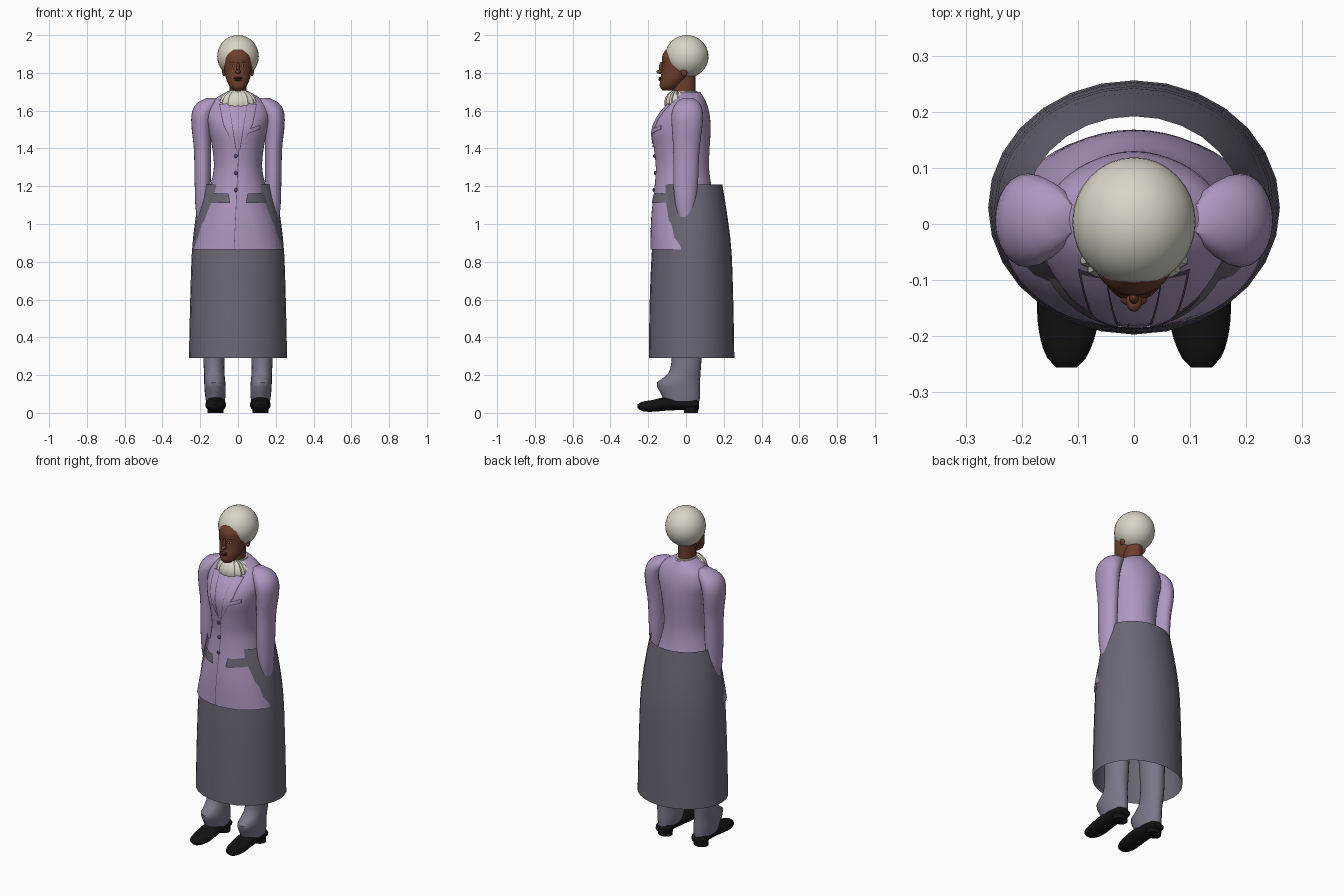
import bpy, bmesh, math
from math import sin, cos, pi, sqrt
from mathutils import Vector

old = bpy.data.objects.get("Cube")
if old:
    bpy.data.objects.remove(old, do_unlink=True)


def material(name, r, g, b):
    m = bpy.data.materials.new(name)
    m.use_nodes = True
    m.diffuse_color = (r, g, b, 1)
    bsdf = next(n for n in m.node_tree.nodes if n.type == 'BSDF_PRINCIPLED')
    bsdf.inputs["Base Color"].default_value = (r, g, b, 1)
    bsdf.inputs["Roughness"].default_value = 0.8
    return m


LILAC = material("lilac cloth", .42, .31, .53)
GREY = material("grey skirt cloth", .15, .135, .18)
TROUSER = material("trouser cloth", .20, .185, .25)
CREAM = material("cream cloth", .70, .66, .57)
SKIN = material("brown skin", .15, .05, .026)
DARK_SKIN = material("dark skin", .07, .022, .014)
BLACK = material("black leather", .006, .006, .006)
SEAM = material("dark seam", .10, .07, .13)
EYE = material("eye white", .35, .28, .24)


def finish(name, bm, mat, smooth=True):
    mesh = bpy.data.meshes.new(name)
    bm.to_mesh(mesh)
    bm.free()
    mesh.materials.append(mat)
    obj = bpy.data.objects.new(name, mesh)
    bpy.context.collection.objects.link(obj)
    if smooth:
        bpy.ops.object.select_all(action='DESELECT')
        obj.select_set(True)
        bpy.context.view_layer.objects.active = obj
        bpy.ops.object.shade_smooth_by_angle(angle=math.radians(50))
    return obj


def at(rows, w):
    """Smoothly interpolated row (w, centre, half width, low, high)."""
    w = min(max(w, rows[0][0]), rows[-1][0])
    i = next(k for k in range(len(rows) - 1) if w <= rows[k + 1][0])
    a, b = rows[i], rows[i + 1]
    p, n = rows[max(i - 1, 0)], rows[min(i + 2, len(rows) - 1)]
    h = b[0] - a[0]
    t = (w - a[0]) / h
    out = [w]
    for k in range(1, len(a)):
        m0 = (b[k] - p[k]) / (b[0] - p[0]) * h
        m1 = (n[k] - a[k]) / (n[0] - a[0]) * h
        out.append(a[k] + t * m0 + t * t * (3 * (b[k] - a[k]) - 2 * m0 - m1)
                   + t ** 3 * (2 * (a[k] - b[k]) + m0 + m1))
    return out


def loft(name, rows, mat, steps=24, sides=32, caps=(True, True), side=1, along_y=False):
    """Skin of elliptical sections, stacked upward or along y."""
    bm = bmesh.new()
    rings = []
    for s in range(steps + 1):
        w, c, r, lo, hi = at(rows, rows[0][0] + (rows[-1][0] - rows[0][0]) * s / steps)
        ring = []
        for k in range(sides):
            a = 2 * pi * k / sides
            x, v = side * (c + r * cos(a)), (lo + hi) / 2 + (hi - lo) / 2 * sin(a)
            ring.append(bm.verts.new((x, w, v) if along_y else (x, v, w)))
        rings.append(ring)
    for lower, upper in zip(rings, rings[1:]):
        for k in range(sides):
            j = (k + 1) % sides
            bm.faces.new((lower[k], lower[j], upper[j], upper[k]))
    for ring, cap in zip((rings[0][::-1], rings[-1]), caps):
        if cap:
            bm.faces.new(ring)
    if (side < 0) != along_y:
        bmesh.ops.reverse_faces(bm, faces=bm.faces)
    return finish(name, bm, mat)


def ball(name, centre, size, mat, ripple=0, folds=0):
    bm = bmesh.new()
    bmesh.ops.create_uvsphere(bm, u_segments=48 if ripple else 32, v_segments=20, radius=1)
    for v in bm.verts:
        k = 1 + ripple * cos(folds * math.atan2(v.co.y, v.co.x))
        v.co = Vector([c + s * q * k for c, s, q in zip(centre, size, v.co)])
    return finish(name, bm, mat)


def patch(name, corners, rows, mat, lift=.004, n=10):
    """Thin four-cornered plate following the front of a loft; corners are (x, z)."""
    bm = bmesh.new()
    a, b, c, d = [Vector(q) for q in corners]
    grid = []
    for i in range(n + 1):
        line = []
        for j in range(n + 1):
            q = a.lerp(b, i / n).lerp(d.lerp(c, i / n), j / n)
            w, cx, r, lo, hi = at(rows, q.y)
            depth = sqrt(max(0, 1 - ((q.x - cx) / r) ** 2))
            line.append(bm.verts.new((q.x, (lo + hi) / 2 - (hi - lo) / 2 * depth - lift, q.y)))
        grid.append(line)
    for i in range(n):
        for j in range(n):
            bm.faces.new((grid[i][j], grid[i + 1][j], grid[i + 1][j + 1], grid[i][j + 1]))
    bmesh.ops.recalc_face_normals(bm, faces=bm.faces)
    bm.normal_update()
    if sum(f.normal.y for f in bm.faces) > 0:
        bmesh.ops.reverse_faces(bm, faces=bm.faces)
    return finish(name, bm, mat)


# Jacket body, open at the hem
jacket = [(.865, 0, .235, -.188, .165), (1, 0, .207, -.186, .168), (1.1, 0, .178, -.178, .16),
          (1.2, 0, .147, -.166, .135), (1.3, 0, .128, -.16, .122), (1.4, 0, .136, -.17, .125),
          (1.5, 0, .155, -.18, .13), (1.58, 0, .168, -.145, .125), (1.65, 0, .14, -.09, .105),
          (1.7, 0, .06, -.055, .075)]
loft("jacket", jacket, LILAC, steps=40, sides=48, caps=(False, True))

# Long skirt, an open tube
skirt = [(.29, 0, .26, -.197, .256), (.6, 0, .253, -.192, .25), (.87, 0, .243, -.18, .24),
         (1.05, 0, .222, -.162, .218), (1.21, 0, .193, -.14, .192)]
loft("skirt", skirt, GREY, steps=10, sides=28, caps=(False, False))

arm = [(1.0, .195, .02, -.03, .03), (1.1, .19, .036, -.055, .05), (1.2, .187, .042, -.066, .062),
       (1.4, .188, .046, -.068, .072), (1.53, .193, .054, -.076, .088), (1.6, .182, .06, -.074, .088),
       (1.645, .155, .056, -.05, .07), (1.668, .13, .035, -.02, .04)]
leg = [(.062, .12, .05, -.115, .072), (.1, .12, .055, -.132, .075), (.16, .123, .056, -.155, .075),
       (.2, .125, .054, -.1, .076), (.25, .127, .055, -.08, .08), (.35, .127, .058, -.075, .085),
       (.95, .105, .08, -.09, .1)]
shoe = [(-.256, .12, .018, .026, .046), (-.235, .12, .037, .01, .058), (-.18, .118, .053, .006, .068),
        (-.1, .118, .054, .012, .085), (0, .12, .046, .016, .085), (.055, .12, .044, .016, .075),
        (.07, .12, .034, .022, .06)]
heel = [(0, .12, .042, -.01, .064), (.03, .12, .042, -.015, .066)]
for side, label in ((1, "left"), (-1, "right")):
    loft(label + "_sleeve", arm, LILAC, steps=28, sides=24, side=side)
    loft(label + "_trouser_leg", leg, TROUSER, steps=36, sides=24, side=side)
    loft(label + "_shoe", shoe, BLACK, steps=20, sides=20, side=side, along_y=True)
    loft(label + "_heel", heel, BLACK, steps=2, sides=20, side=side)

    # Lapel with a dark border, and pocket flap
    lapel = [(.012, 1.39), (.075, 1.53), (.095, 1.63), (.05, 1.64)]
    border = [(.006, 1.383), (.079, 1.526), (.1, 1.634), (.05, 1.645)]
    flap = [(.042, 1.11), (.165, 1.115), (.16, 1.165), (.05, 1.16)]
    for part, shape, mat, lift in ((" lapel edge", border, SEAM, .003), (" lapel", lapel, LILAC, .006),
                                   (" pocket flap", flap, GREY, .009)):
        patch(label + part.replace(" ", "_"), [(side * x, z) for x, z in shape], jacket, mat, lift)

# Front opening, breast pocket and buttons
patch("front_opening", [(-.022, .87), (-.019, .87), (.006, 1.4), (.002, 1.4)], jacket, SEAM, .003)
patch("breast_pocket_edge", [(.045, 1.475), (.118, 1.5), (.118, 1.525), (.045, 1.5)], jacket, SEAM, .004)
patch("breast_pocket", [(.049, 1.48), (.114, 1.504), (.114, 1.521), (.049, 1.497)], jacket, LILAC, .007)
for i in range(3):
    z = 1.18 + .09 * i
    ball("button_%d" % (i + 1), (-.012, at(jacket, z)[3] - .003, z), (.01, .006, .01), SEAM)

# Neck, ruffled neckcloth and narrow back collar
loft("neck", [(1.6, 0, .05, -.07, .055), (1.68, 0, .046, -.07, .05), (1.8, 0, .046, -.07, .05)], SKIN, steps=8)
ball("neckcloth", (0, -.045, 1.64), (.1, .068, .07), CREAM, ripple=.04, folds=18)
loft("neck_band", [(1.66, 0, .066, -.07, .066), (1.705, 0, .054, -.07, .06)], CREAM, steps=4)

# Head and wrapped cap
face = [(1.708, 0, .022, -.125, -.07), (1.725, 0, .042, -.138, -.04), (1.76, 0, .06, -.137, 0),
        (1.8, 0, .07, -.13, .03), (1.85, 0, .075, -.127, .03), (1.89, 0, .071, -.126, .02),
        (1.925, 0, .055, -.106, .01)]
loft("head", face, SKIN, steps=28)
ball("cap", (0, .004, 1.887), (.11, .115, .113), CREAM)

# Facial features
ball("nose_bridge", (0, -.13, 1.828), (.009, .013, .03), SKIN)
ball("nose_tip", (0, -.138, 1.806), (.014, .018, .011), SKIN)
ball("upper_lip", (0, -.136, 1.773), (.024, .01, .006), DARK_SKIN)
ball("lower_lip", (0, -.136, 1.763), (.02, .01, .006), DARK_SKIN)
for side, label in ((1, "left"), (-1, "right")):
    ball(label + "_ear", (side * .074, -.01, 1.81), (.01, .018, .028), SKIN)
    for part, shape, mat, lift in (
            ("_brow", [(.014, 1.851), (.05, 1.854), (.046, 1.861), (.014, 1.858)], DARK_SKIN, .002),
            ("_eye_socket", [(.016, 1.832), (.046, 1.832), (.042, 1.845), (.02, 1.845)], DARK_SKIN, .002),
            ("_eye", [(.02, 1.835), (.041, 1.835), (.037, 1.841), (.025, 1.841)], EYE, .003),
            ("_iris", [(.027, 1.834), (.034, 1.834), (.034, 1.842), (.027, 1.842)], BLACK, .004)):
        patch(label + part, [(side * x, z) for x, z in shape], face, mat, lift, n=4)
